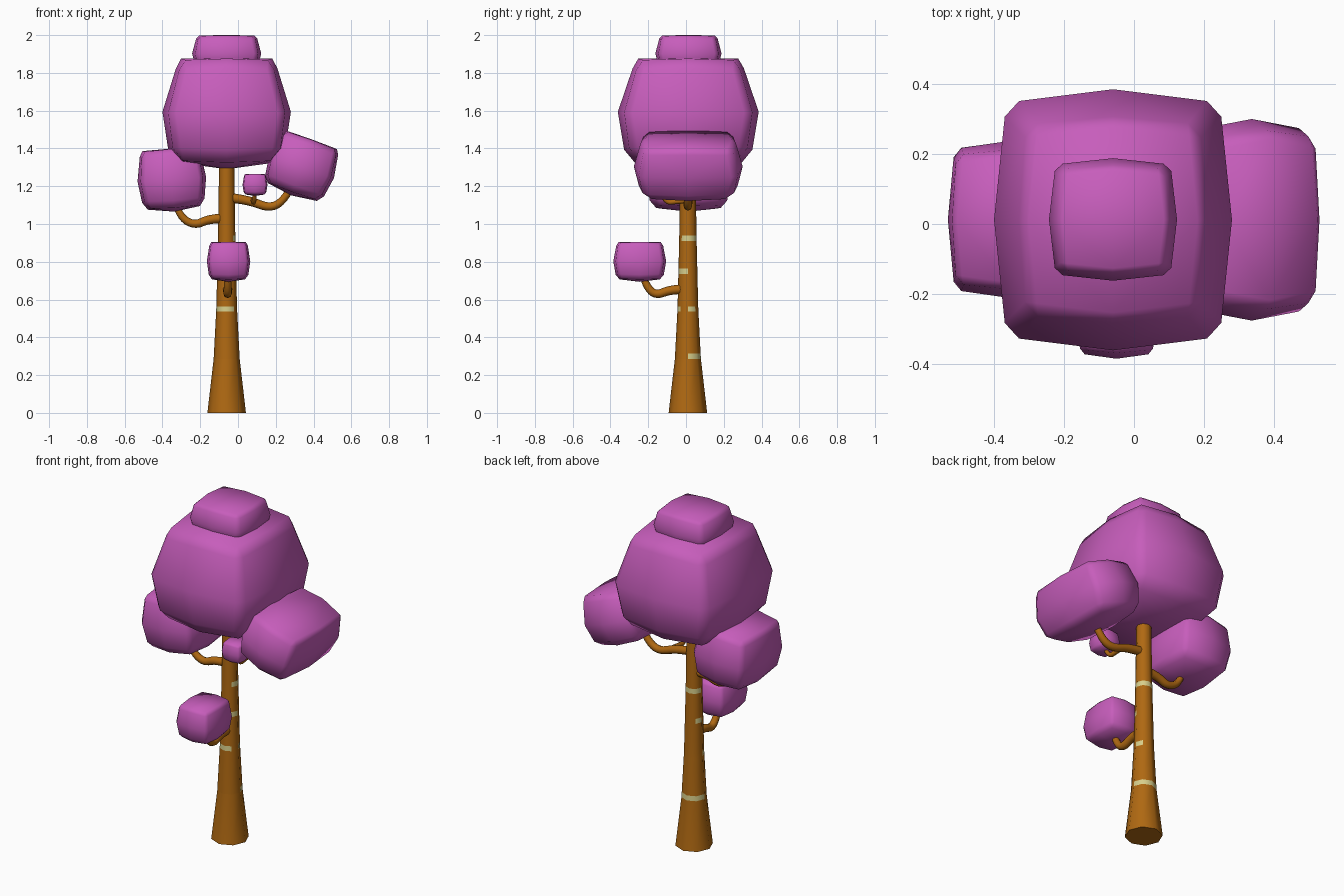
import bpy, bmesh, math
from mathutils import Matrix

if "Cube" in bpy.data.objects:
    bpy.data.objects.remove(bpy.data.objects["Cube"])


def material(name, rgb):
    m = bpy.data.materials.new(name)
    m.diffuse_color = (*rgb, 1)
    m.use_nodes = True
    m.node_tree.nodes["Principled BSDF"].inputs["Base Color"].default_value = m.diffuse_color
    return m


LEAF = material("magenta_foliage", (0.57, 0.11, 0.50))
BARK = material("orange_brown_bark", (0.43, 0.14, 0.006))
PALE = material("pale_bark_band", (0.68, 0.62, 0.26))


def add_object(name, bm, mats):
    bmesh.ops.recalc_face_normals(bm, faces=bm.faces[:])
    me = bpy.data.meshes.new(name)
    bm.to_mesh(me)
    bm.free()
    for m in mats:
        me.materials.append(m)
    ob = bpy.data.objects.new(name, me)
    bpy.context.collection.objects.link(ob)
    return ob


# Foliage: bulging chamfered box, hull of one octant-style pattern of points
TOP = [(.71, 0, .985), (.64, .64, .96)]
SIDE = [(1, 0, .03), (.91, .79, .02), (.79, 0, .81), (.74, .63, .78),
        (.91, 0, -.65), (.84, .71, -.62)]
BOTTOM = [(.76, 0, -.88), (.67, .67, -.85)]


def foliage(name, loc, half, tilt=0, widen=1.12):
    pts = {(0, 0, 1), (0, 0, -1)}
    for x, y, z in TOP + SIDE + BOTTOM:
        if z > .5:
            x, y = x * widen, y * widen
        for a, b in ((x, y), (y, x)):
            for sx in (-1, 1):
                for sy in (-1, 1):
                    pts.add((round(sx * a, 4) + 0.0, round(sy * b, 4) + 0.0, z))
    bm = bmesh.new()
    for p in sorted(pts):
        bm.verts.new([c * h for c, h in zip(p, half)])
    bmesh.ops.convex_hull(bm, input=bm.verts[:])
    bmesh.ops.delete(bm, geom=[v for v in bm.verts if not v.link_faces], context='VERTS')
    bmesh.ops.transform(bm, verts=bm.verts[:],
                        matrix=Matrix.Translation(loc) @ Matrix.Rotation(math.radians(tilt), 4, 'Y'))
    for f in bm.faces:
        f.smooth = True
    add_object(name, bm, [LEAF])


foliage("main_crown", (-.06, .012, 1.585), (.34, .373, .295), widen=1)
foliage("top_tuft", (-.06, .013, 1.90), (.183, .175, .10))
foliage("right_foliage", (.335, .012, 1.30), (.182, .288, .158), tilt=20)
foliage("left_foliage", (-.35, .013, 1.232), (.182, .225, .167), tilt=-4)
foliage("front_foliage", (-.05, -.245, .80), (.115, .14, .106))
foliage("small_foliage", (.09, -.14, 1.207), (.066, .07, .058))

# Trunk: eight-sided flared profile with rings for the pale bands
PROFILE = [(0, .102), (.285, .069), (.55, .055), (.92, .046), (1.4, .039)]
BANDS = {.30: range(0, 4), .55: [4, 5, 6, 0], .75: [3, 6, 7], .925: [7, 0, 1, 2, 3]}


def radius(z):
    for (z0, r0), (z1, r1) in zip(PROFILE, PROFILE[1:]):
        if z <= z1:
            return r0 + (r1 - r0) * (z - z0) / (z1 - z0)


levels = sorted([p[0] for p in PROFILE if p[0] in (0, .285, 1.4)]
                + [b + d for b in BANDS for d in (-.0145, .0145)])
bm = bmesh.new()
rings = [[bm.verts.new((-.06 + radius(z) * math.cos(k * math.pi / 4),
                        .01 + radius(z) * math.sin(k * math.pi / 4), z)) for k in range(8)]
         for z in levels]
for i in range(len(rings) - 1):
    mid = (levels[i] + levels[i + 1]) / 2
    for k in range(8):
        n = (k + 1) % 8
        f = bm.faces.new((rings[i][k], rings[i][n], rings[i + 1][n], rings[i + 1][k]))
        f.smooth = True
        for b, segments in BANDS.items():
            if abs(mid - b) < .004 and k in segments:
                f.material_index = 1
bm.faces.new(rings[0][::-1])
bm.faces.new(rings[-1])
add_object("trunk", bm, [BARK, PALE])


# Branches: bent tapering tubes
def branch(name, pts, r0, r1):
    cu = bpy.data.curves.new(name, 'CURVE')
    cu.dimensions = '3D'
    cu.bevel_depth = 1
    cu.bevel_resolution = 2
    cu.use_fill_caps = True
    sp = cu.splines.new('NURBS')
    sp.points.add(len(pts) - 1)
    for i, (p, q) in enumerate(zip(sp.points, pts)):
        p.co = (*q, 1)
        p.radius = r0 + (r1 - r0) * i / (len(pts) - 1)
    sp.order_u = 3
    sp.use_endpoint_u = True
    sp.resolution_u = 4
    cu.materials.append(BARK)
    bpy.context.collection.objects.link(bpy.data.objects.new(name, cu))


branch("left_branch", [(-.06, .01, 1.03), (-.15, .01, 1.03), (-.23, .01, .99),
                       (-.31, .01, 1.04), (-.33, .01, 1.11)], .026, .017)
branch("right_branch", [(-.06, .01, 1.14), (.05, .01, 1.13), (.17, .01, 1.08),
                        (.25, .01, 1.13), (.29, .01, 1.21)], .026, .018)
branch("front_branch", [(-.055, .01, .655), (-.055, -.08, .655), (-.055, -.16, .62),
                        (-.055, -.21, .67), (-.055, -.23, .73)], .026, .018)
branch("small_twig", [(.08, .01, 1.125), (.08, -.05, 1.12), (.085, -.11, 1.11),
                      (.09, -.14, 1.18)], .015, .011)
